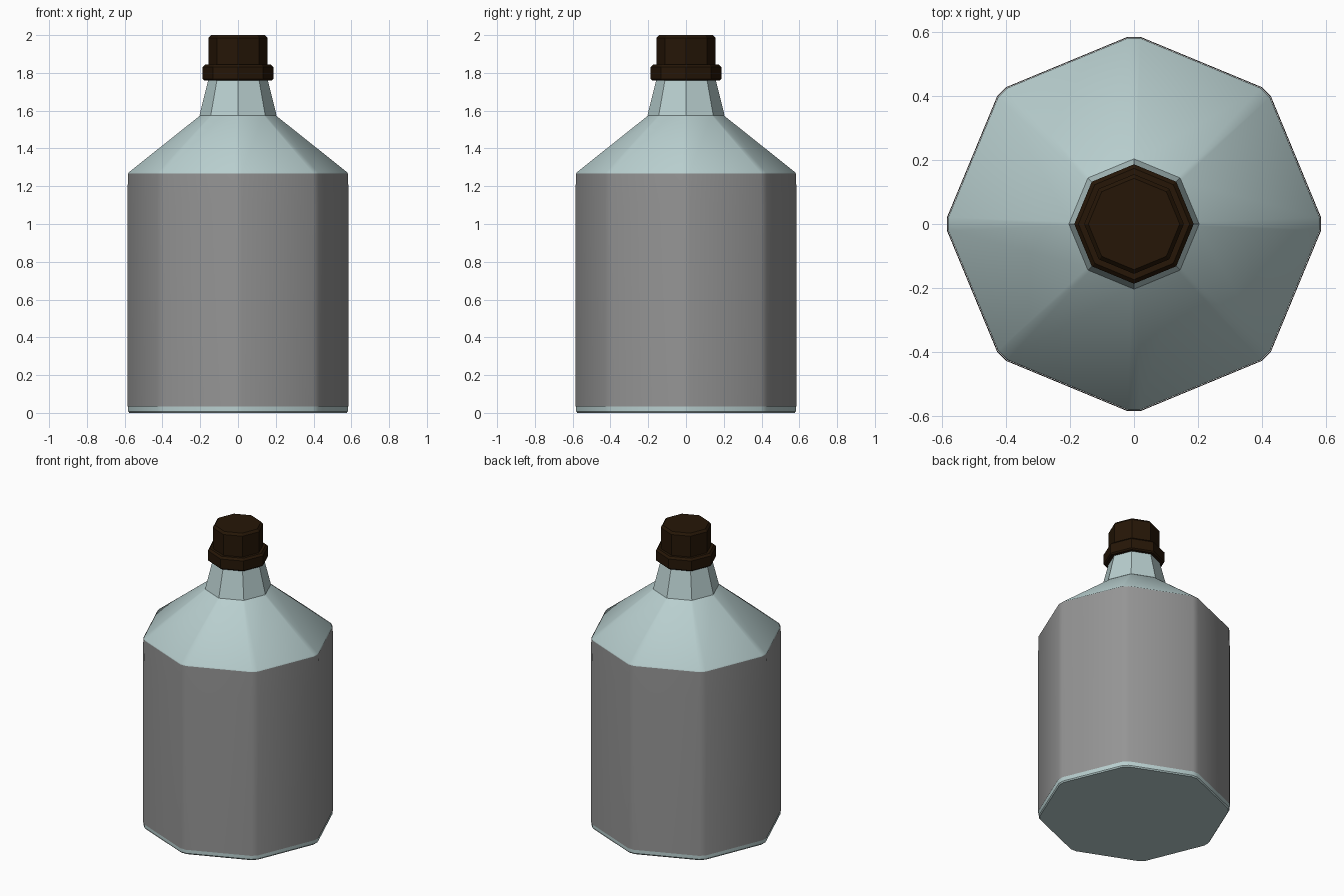
import bpy, bmesh, math

if "Cube" in bpy.data.objects:
    bpy.data.objects.remove(bpy.data.objects["Cube"])


def material(name, color):
    m = bpy.data.materials.new(name)
    m.diffuse_color = color
    m.use_nodes = True
    m.node_tree.nodes["Principled BSDF"].inputs["Base Color"].default_value = m.diffuse_color
    return m


def ring(bm, r, z, chamfer):
    # Octagon with corners on the axes, optionally with narrow chamfered corners
    verts = []
    for i in range(8):
        a = math.radians(45 * i)
        offsets = (-chamfer, chamfer) if chamfer else (0,)
        for d in offsets:
            verts.append(bm.verts.new((r * math.cos(a + d), r * math.sin(a + d), z)))
    return verts


def octagonal(name, profile, chamfer=0, caps=True, mat=None, smooth=None):
    bm = bmesh.new()
    rings = [ring(bm, r, z, chamfer) for r, z in profile]
    n = len(rings[0])
    for lo, hi in zip(rings, rings[1:]):
        for i in range(n):
            j = (i + 1) % n
            bm.faces.new((lo[i], lo[j], hi[j], hi[i]))
    if caps:
        bm.faces.new(rings[0][::-1])
        bm.faces.new(rings[-1])
    mesh = bpy.data.meshes.new(name)
    bm.to_mesh(mesh)
    bm.free()
    obj = bpy.data.objects.new(name, mesh)
    bpy.context.collection.objects.link(obj)
    if mat:
        mesh.materials.append(mat)
    if smooth:
        bpy.ops.object.select_all(action='DESELECT')
        obj.select_set(True)
        bpy.context.view_layer.objects.active = obj
        bpy.ops.object.shade_smooth_by_angle(angle=math.radians(smooth))
    return obj


glass = material("pale_glass", (0.48, 0.62, 0.62, 1))
brown = material("dark_brown", (0.019, 0.008, 0.002, 1))
grey = material("label_grey", (0.30, 0.30, 0.30, 1))

# Bottle body with sloping shoulder
octagonal("bottle_body", [(0.576, 0), (0.582, 0.008), (0.582, 1.262),
                          (0.578, 1.274), (0.2, 1.575)],
          chamfer=0.035, mat=glass, smooth=35)

# Label wrapped around the body
octagonal("label", [(0.586, 0.033), (0.586, 1.1), (0.583, 1.268)],
          chamfer=0.035, caps=False, mat=grey, smooth=35)

# Tapered neck
octagonal("neck", [(0.204, 1.575), (0.148, 1.8)], mat=glass)

# Cap: lower collar and upper grip with softened edges
octagonal("cap_collar", [(0.178, 1.76), (0.187, 1.768), (0.187, 1.832),
                         (0.174, 1.845)], mat=brown)
octagonal("cap_top", [(0.156, 1.84), (0.156, 1.985), (0.143, 2.0)], mat=brown)
